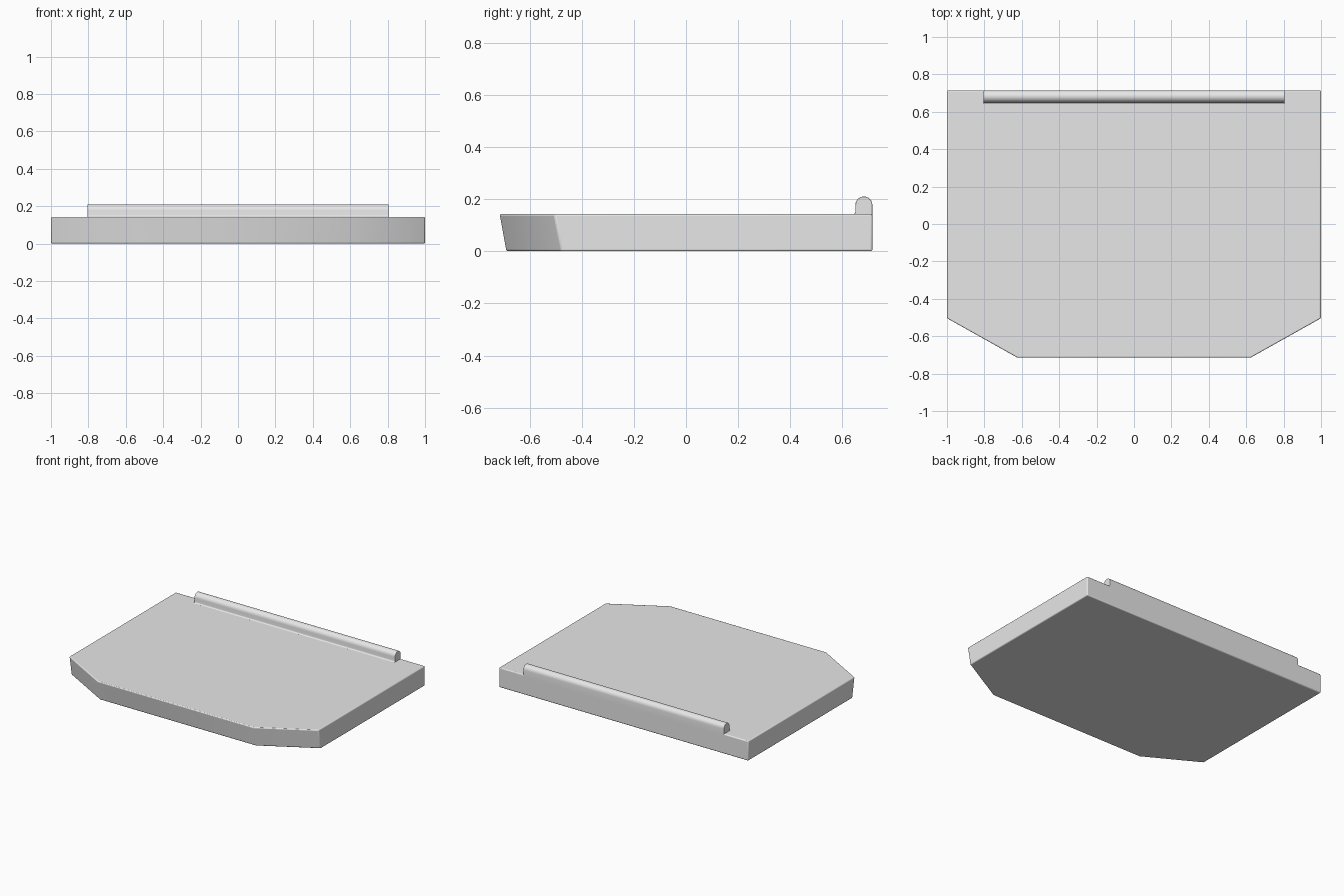
import bpy, bmesh, math

cube = bpy.data.objects.get("Cube")
if cube:
    bpy.data.objects.remove(cube, do_unlink=True)

grey = bpy.data.materials.new("light_grey")
grey.use_nodes = True
colour = (0.8, 0.8, 0.8, 1)
grey.diffuse_color = colour
grey.node_tree.nodes["Principled BSDF"].inputs["Base Color"].default_value = colour


def loft(name, ring_a, ring_b, bevel):
    """Solid between two matching rings of points, with softened edges."""
    bm = bmesh.new()
    a = [bm.verts.new(p) for p in ring_a]
    b = [bm.verts.new(p) for p in ring_b]
    bm.faces.new(a)
    bm.faces.new(b)
    for i in range(len(a)):
        j = (i + 1) % len(a)
        bm.faces.new((a[i], a[j], b[j], b[i]))
    bmesh.ops.recalc_face_normals(bm, faces=bm.faces)
    mesh = bpy.data.meshes.new(name)
    bm.to_mesh(mesh)
    bm.free()
    mesh.materials.append(grey)
    obj = bpy.data.objects.new(name, mesh)
    bpy.context.collection.objects.link(obj)
    mod = obj.modifiers.new("soft_edges", 'BEVEL')
    mod.width = bevel
    mod.segments = 3
    mod.limit_method = 'ANGLE'
    mod.angle_limit = math.radians(50)
    bpy.ops.object.select_all(action='DESELECT')
    obj.select_set(True)
    bpy.context.view_layer.objects.active = obj
    bpy.ops.object.shade_smooth_by_angle(angle=math.radians(30))
    return obj


# Slab with clipped front corners; the front faces lean back towards the base
BACK, TOP, LEAN = 0.715, 0.143, 0.026


def outline(z, shift):
    half = [(0.625, -0.715 + shift), (1.0, -0.505 + shift), (1.0, BACK)]
    return [(x, y, z) for x, y in half] + [(-x, y, z) for x, y in reversed(half)]


loft("slab", outline(0, LEAN), outline(TOP, 0), 0.007)

# Round-topped lip along the back edge, with a small fillet at its foot
R, PEAK, FILLET = 0.0325, 0.21, 0.009
centre = BACK - R
profile = [(BACK, TOP - 0.02)]
for i in range(13):
    t = math.pi * i / 12
    profile.append((centre + R * math.cos(t), PEAK - R + R * math.sin(t)))
for i in range(5):
    t = math.pi / 2 * i / 4
    profile.append((centre - R - FILLET * (1 - math.cos(t)),
                    TOP + FILLET * (1 - math.sin(t))))
profile.append((centre - R - FILLET, TOP - 0.02))
loft("back_lip", [(-0.805, y, z) for y, z in profile],
     [(0.805, y, z) for y, z in profile], 0.002)
